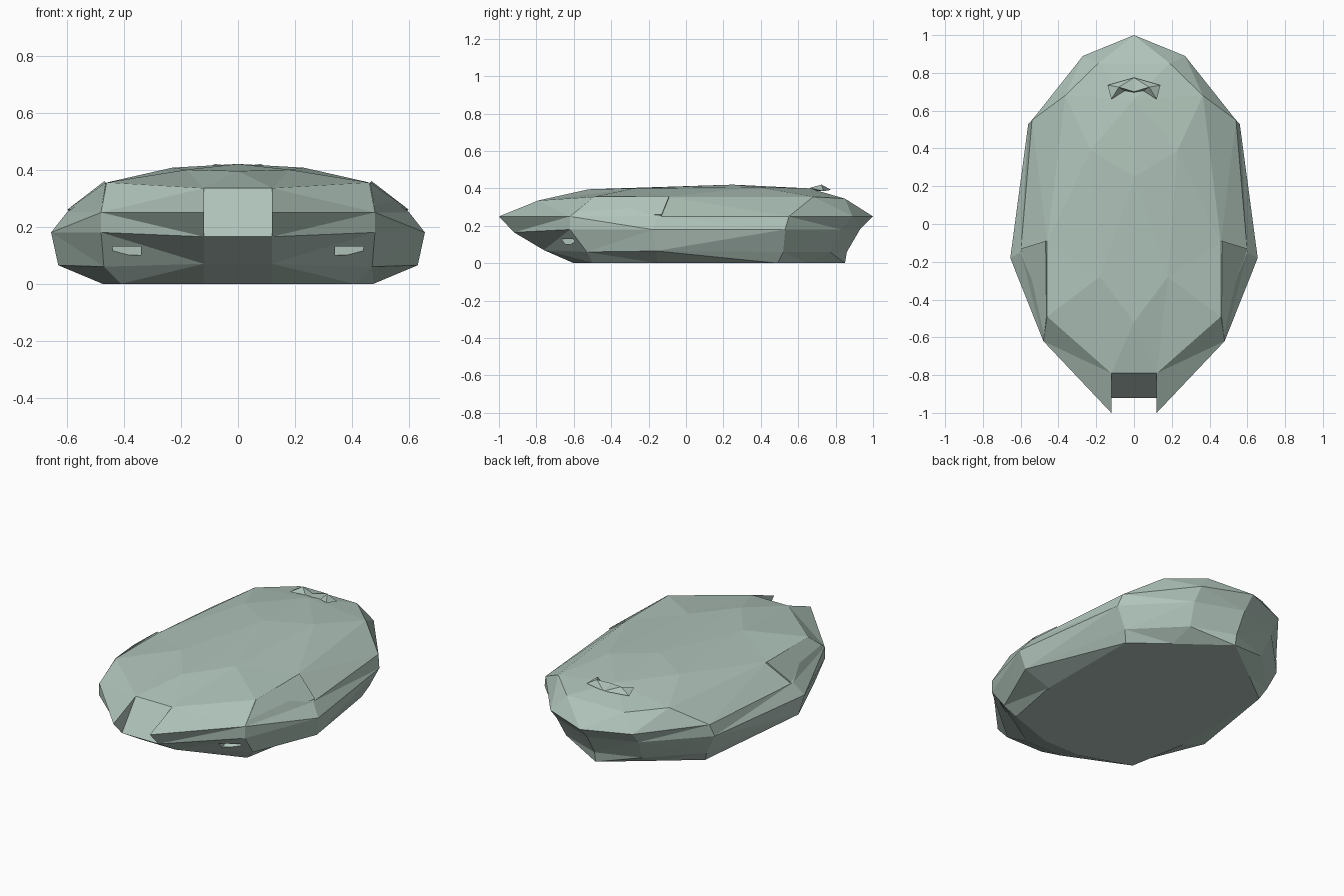
import bpy, bmesh
from mathutils import Vector

cube = bpy.data.objects.get("Cube")
if cube:
    bpy.data.objects.remove(cube, do_unlink=True)

# Single pale grey-green material
mat = bpy.data.materials.new("pale_sage")
mat.use_nodes = True
color = (0.43, 0.55, 0.49, 1)
mat.diffuse_color = color
bsdf = next(n for n in mat.node_tree.nodes if n.type == "BSDF_PRINCIPLED")
bsdf.inputs["Base Color"].default_value = color


def finish(bm, name):
    bmesh.ops.recalc_face_normals(bm, faces=bm.faces[:])
    mesh = bpy.data.meshes.new(name)
    bm.to_mesh(mesh)
    bm.free()
    mesh.materials.append(mat)
    obj = bpy.data.objects.new(name, mesh)
    bpy.context.collection.objects.link(obj)
    return obj


def mirrored(bm):
    bmesh.ops.mirror(bm, geom=bm.verts[:] + bm.edges[:] + bm.faces[:],
                     axis="X", merge_dist=0.0001)
    bmesh.ops.remove_doubles(bm, verts=bm.verts[:], dist=0.0001)


# Left half of the hull: rings running from the notch edge to the rear tip
rings = [
    [(.12, -.6, 0), (.41, -.5, 0), (.475, -.15, 0), (.47, .49, 0), (.27, .645, 0), (0, .85, 0)],
    [(.12, -.76, .07), (.47, -.53, .06), (.63, -.16, .065), (.5, .52, .06), (.25, .77, .06), (0, .86, .06)],
    [(.12, -.92, .165), (.48, -.62, .18), (.655, -.18, .18), (.56, .53, .18), (.27, .83, .18), (0, .93, .18)],
    [(.12, -1, .25), (.48, -.62, .25), (.6, -.15, .25), (.54, .55, .25), (.27, .89, .25), (0, 1, .25)],
    [(.12, -.79, .335), (.46, -.49, .355), (.46, -.1, .355), (.365, .68, .355), (.19, .85, .345), (0, .85, .345)],
]
bm = bmesh.new()
R = [[bm.verts.new(p) for p in ring] for ring in rings]
for low, high in zip(R, R[1:]):
    for i in range(len(low) - 1):
        bm.faces.new((low[i], low[i + 1], high[i + 1], high[i]))

# Nose notch: centre strip and inner wing wall
mid = {k: bm.verts.new((0, rings[k][0][1], rings[k][0][2])) for k in (0, 1, 2, 4)}
for a, b in ((0, 1), (1, 2), (2, 4)):
    bm.faces.new((mid[a], R[a][0], R[b][0], mid[b]))
bm.faces.new((R[2][0], R[3][0], R[4][0]))
bm.faces.new([mid[0]] + R[0])

# Crowned deck
rim = R[4]
front, shoulder, crown, rear_shoulder, tail = [bm.verts.new(p) for p in (
    (0, -.52, .395), (.18, -.28, .4), (0, .25, .42), (.23, .39, .407), (0, .66, .4))]
for tri in ((mid[4], rim[0], front), (rim[0], shoulder, front),
            (rim[0], rim[1], shoulder), (rim[1], rim[2], shoulder),
            (rim[2], rear_shoulder, shoulder), (rim[2], rim[3], rear_shoulder),
            (front, shoulder, crown), (shoulder, rear_shoulder, crown),
            (rear_shoulder, tail, crown), (rear_shoulder, rim[3], tail),
            (rim[3], rim[4], tail), (rim[4], rim[5], tail)):
    bm.faces.new(tri)
bmesh.ops.triangulate(bm, faces=bm.faces[:])
mirrored(bm)
hull = finish(bm, "hull")

# Front slits cut into the lower nose, with a floor that rises inward
bm = bmesh.new()
profile = [(-.8, .1), (-.62, .1), (-.57, .13), (-.8, .13)]
for side in (-1, 1):
    face = bm.faces.new([bm.verts.new((side * .34, y, z)) for y, z in profile])
    ext = bmesh.ops.extrude_face_region(bm, geom=[face])
    for v in ext["geom"]:
        if isinstance(v, bmesh.types.BMVert):
            v.co.x += side * .1
cutter = finish(bm, "slit_cutter")
cutter.hide_render = True
mod = hull.modifiers.new("slits", "BOOLEAN")
mod.operation, mod.object, mod.solver = "DIFFERENCE", cutter, "EXACT"
bpy.context.view_layer.update()
deps = bpy.context.evaluated_depsgraph_get()
cut_mesh = bpy.data.meshes.new_from_object(hull.evaluated_get(deps))
hull.modifiers.clear()
hull.data = cut_mesh
bpy.data.objects.remove(cutter, do_unlink=True)

# Raised side panels beside the deck
bm = bmesh.new()
lift = Vector((.008, 0, .008))
corners = [Vector(p) for p in ((.46, -.49, .352), (.476, -.61, .252),
                               (.59, -.13, .252), (.46, -.09, .352))]
base = [bm.verts.new(c - lift) for c in corners]
top = [bm.verts.new(c + lift * (.4 if i < 2 else 1)) for i, c in enumerate(corners)]
bm.faces.new(base)
bm.faces.new(top)
for i in range(4):
    j = (i + 1) % 4
    bm.faces.new((base[i], base[j], top[j], top[i]))
mirrored(bm)
finish(bm, "side_panels")

# Small twin-peaked vent hood at the rear of the deck
bm = bmesh.new()
back, corner, tip, peak, dip, foot, root = [bm.verts.new(p) for p in (
    (0, .775, .392), (.14, .735, .385), (.12, .66, .402),
    (.08, .725, .42), (0, .7, .41), (.05, .705, .385), (0, .695, .385))]
for f in ((back, corner, peak), (corner, tip, peak), (back, peak, dip),
          (tip, foot, peak), (peak, foot, root, dip),
          (back, root, foot, tip, corner)):
    bm.faces.new(f)
mirrored(bm)
finish(bm, "vent_hood")
